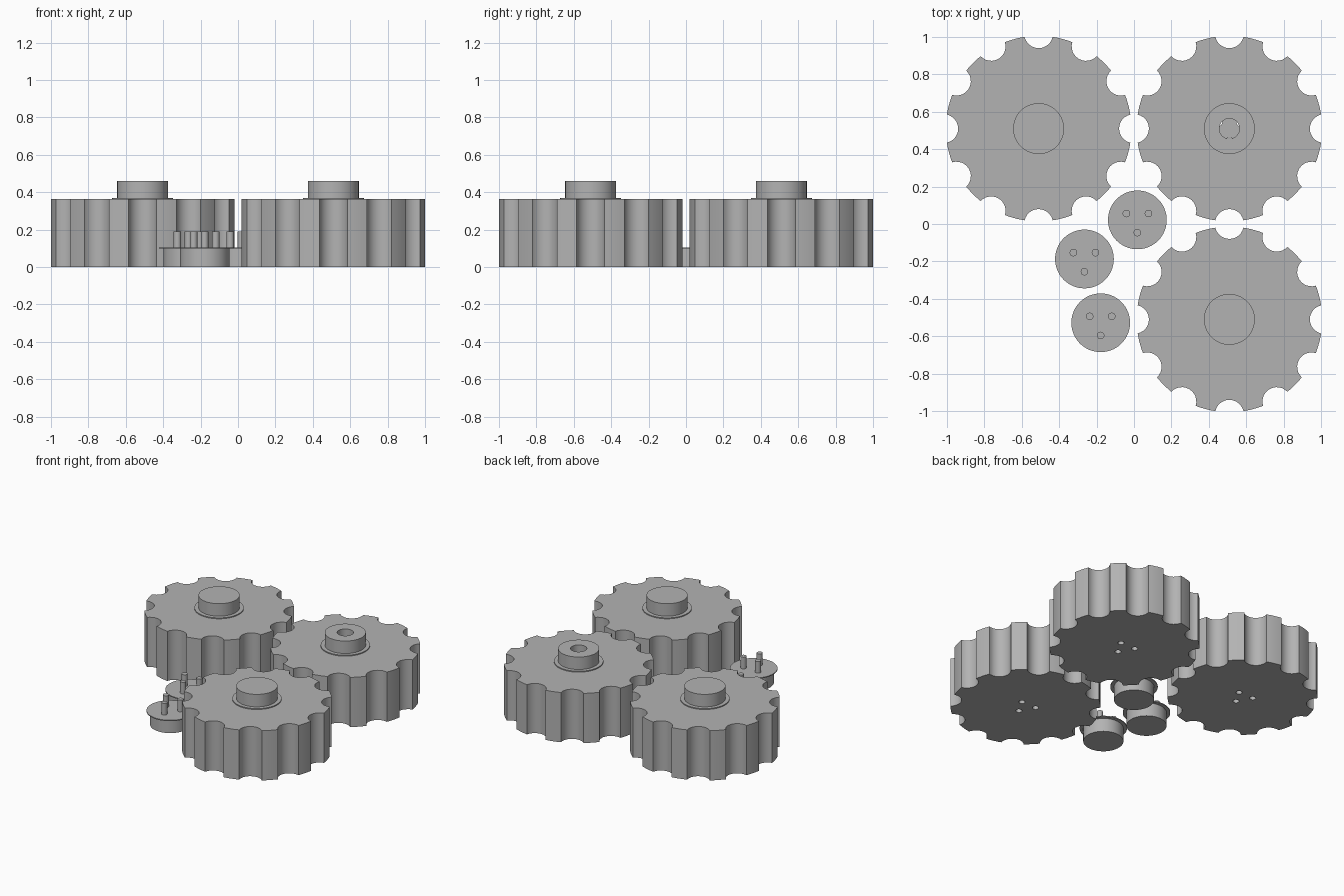
import bpy, bmesh, math
from mathutils import Vector

if "Cube" in bpy.data.objects:
    bpy.data.objects.remove(bpy.data.objects["Cube"])

grey = bpy.data.materials.new("mid grey")
grey.diffuse_color = (0.45, 0.45, 0.45, 1)
grey.use_nodes = True
grey.node_tree.nodes["Principled BSDF"].inputs["Base Color"].default_value = grey.diffuse_color

PINS = [(-0.059, 0.034), (0.059, 0.034), (0, -0.068)]


def finish(name, bm, loc):
    bmesh.ops.recalc_face_normals(bm, faces=bm.faces)
    me = bpy.data.meshes.new(name)
    bm.to_mesh(me)
    bm.free()
    me.materials.append(grey)
    ob = bpy.data.objects.new(name, me)
    ob.location = (loc[0], loc[1], 0)
    bpy.context.collection.objects.link(ob)
    return ob


def prism(name, outline, z0, z1, loc):
    bm = bmesh.new()
    face = bm.faces.new([bm.verts.new((x, y, z0)) for x, y in outline])
    ext = bmesh.ops.extrude_face_region(bm, geom=[face])["geom"]
    bmesh.ops.translate(bm, vec=(0, 0, z1 - z0),
                        verts=[g for g in ext if isinstance(g, bmesh.types.BMVert)])
    return finish(name, bm, loc)


def circle(r, n=48):
    return [(r * math.cos(2 * math.pi * i / n), r * math.sin(2 * math.pi * i / n))
            for i in range(n)]


def lathe(name, profile, loc, n=64):
    # stack of rings, capped at both ends
    bm = bmesh.new()
    rings = [[bm.verts.new((x, y, z)) for x, y in circle(r, n)] for r, z in profile]
    for a, b in zip(rings, rings[1:]):
        for i in range(n):
            j = (i + 1) % n
            bm.faces.new((a[i], a[j], b[j], b[i]))
    bm.faces.new(rings[0])
    bm.faces.new(rings[-1])
    return finish(name, bm, loc)


def activate(ob):
    bpy.ops.object.select_all(action='DESELECT')
    ob.select_set(True)
    bpy.context.view_layer.objects.active = ob


def cut(ob, cutter):
    mod = ob.modifiers.new("cut", 'BOOLEAN')
    mod.operation = 'DIFFERENCE'
    mod.solver = 'EXACT'
    mod.object = cutter
    activate(ob)
    bpy.ops.object.modifier_apply(modifier=mod.name)
    bpy.data.objects.remove(cutter)


def smooth(ob):
    activate(ob)
    bpy.ops.object.shade_smooth_by_angle(angle=math.radians(30))


def scalloped_outline(R=0.496, half=math.radians(8.7), depth=0.060, count=12):
    # outer arcs alternating with round finger notches
    chord, mid = R * math.sin(half), R * math.cos(half)
    r = (chord ** 2 + depth ** 2) / (2 * depth)
    centre = mid - depth + r
    start = math.atan2(chord, mid - centre)
    pts = []
    for k in range(count):
        a = 2 * math.pi * k / count
        c, s = math.cos(a), math.sin(a)
        for i in range(13):
            t = -start - (2 * math.pi - 2 * start) * i / 12
            u, v = centre + r * math.cos(t), r * math.sin(t)
            pts.append((u * c - v * s, u * s + v * c))
        span = 2 * math.pi / count - 2 * half
        for i in range(1, 5):
            t = a + half + span * i / 5
            pts.append((R * math.cos(t), R * math.sin(t)))
    return pts


# Three scalloped knobs with a collared boss and pin sockets underneath
knobs = {"back_left": (-0.51, 0.51), "back_right": (0.51, 0.51), "front_right": (0.51, -0.51)}
for label, loc in knobs.items():
    body = prism(label + "_knob", scalloped_outline(), 0, 0.363, loc)
    boss = lathe(label + "_boss",
                 [(0.163, 0.355), (0.163, 0.370), (0.136, 0.370), (0.136, 0.461)], loc)
    for dx, dy in PINS:
        cut(body, prism("socket_cutter", circle(0.021, 24), -0.05, 0.1,
                        (loc[0] + dx, loc[1] + dy)))
    # central bore in one knob
    if label == "back_right":
        for part in (body, boss):
            cut(part, prism("bore_cutter", circle(0.054), 0.085, 0.6, loc))
    smooth(body)
    smooth(boss)

# Three flanged caps, each with three pins
caps = [(0.018, 0.022), (-0.265, -0.187), (-0.178, -0.528)]
for i, loc in enumerate(caps, 1):
    smooth(lathe(f"cap_{i}", [(0.133, 0), (0.133, 0.098), (0.157, 0.098), (0.157, 0.105)], loc))
    for j, (dx, dy) in enumerate(PINS, 1):
        smooth(prism(f"cap_{i}_pin_{j}", circle(0.020, 24), 0.1, 0.19,
                     (loc[0] + dx, loc[1] + dy)))
